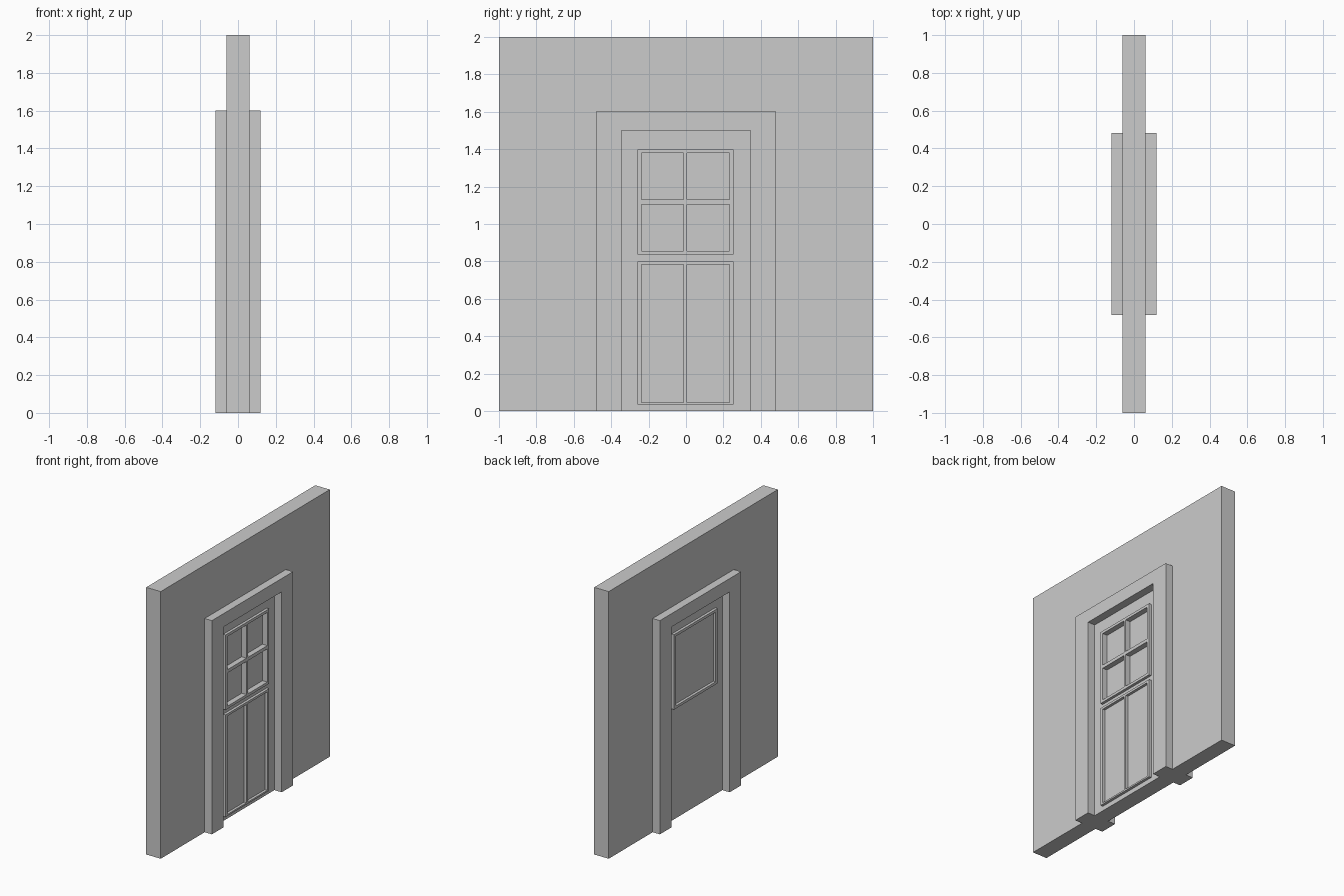
import bpy, bmesh

if "Cube" in bpy.data.objects:
    bpy.data.objects.remove(bpy.data.objects["Cube"])


def frame(name, ys, zs, x0, x1, first_hole_row=1):
    """Extruded lattice: odd columns are open in every second row."""
    bm = bmesh.new()
    grid = [[bm.verts.new((x0, y, z)) for z in zs] for y in ys]
    for i in range(len(ys) - 1):
        for j in range(len(zs) - 1):
            if i % 2 == 1 and j % 2 == first_hole_row:
                continue
            bm.faces.new((grid[i][j], grid[i + 1][j],
                          grid[i + 1][j + 1], grid[i][j + 1]))
    for v in [v for v in bm.verts if not v.link_faces]:
        bm.verts.remove(v)
    ext = bmesh.ops.extrude_face_region(bm, geom=bm.faces[:], use_keep_orig=True)
    verts = [g for g in ext["geom"] if isinstance(g, bmesh.types.BMVert)]
    bmesh.ops.translate(bm, vec=(x1 - x0, 0, 0), verts=verts)
    bmesh.ops.recalc_face_normals(bm, faces=bm.faces[:])
    me = bpy.data.meshes.new(name)
    bm.to_mesh(me)
    bm.free()
    ob = bpy.data.objects.new(name, me)
    bpy.context.collection.objects.link(ob)
    return ob


def box(name, lo, hi):
    bpy.ops.mesh.primitive_cube_add(
        size=1, location=[(a + b) / 2 for a, b in zip(lo, hi)])
    ob = bpy.context.object
    ob.name = name
    ob.scale = [b - a for a, b in zip(lo, hi)]
    bpy.ops.object.transform_apply(location=True, scale=True)
    return ob


WALL, CASING, TRIM, GLASS = 0.06, 0.12, 0.08, 0.04
OUT_L, IN_L, MID_L, MID_R, IN_R, OUT_R = -0.26, -0.237, -0.013, 0.006, 0.233, 0.255
columns = [OUT_L, IN_L, MID_L, MID_R, IN_R, OUT_R]

# Wall with a shallow pocket for the window glass
wall = box("wall", (-WALL, -1, 0), (WALL, 1, 2))
pocket = box("window_pocket_cutter", (GLASS, IN_L, 0.857), (0.1, IN_R, 1.378))
pocket.hide_render = True
cut = wall.modifiers.new("pocket", "BOOLEAN")
cut.operation, cut.object, cut.solver = "DIFFERENCE", pocket, "EXACT"
bpy.context.view_layer.objects.active = wall
bpy.ops.object.modifier_apply(modifier=cut.name)
bpy.data.objects.remove(pocket)

# Door casing, mirrored to both wall faces
casing = frame("door_casing", [-0.48, -0.345, 0.345, 0.48], [0, 1.5, 1.6],
               WALL, CASING, first_hole_row=0)
casing.modifiers.new("both_sides", "MIRROR").use_axis[0] = True

# Window trim and muntins on the panelled side
frame("window_trim", columns, [0.837, 0.857, 1.105, 1.13, 1.378, 1.398], WALL, TRIM)
frame("window_muntin_upright", [MID_L, MID_R], [0.857, 1.378], GLASS, WALL)
for side, (a, b) in {"left": (IN_L, MID_L), "right": (MID_R, IN_R)}.items():
    frame("window_muntin_" + side, [a, b], [1.105, 1.13], GLASS, WALL)

# Lower panel trim
frame("lower_panel_trim", columns, [0.035, 0.047, 0.783, 0.80], WALL, TRIM)

# Plain window trim on the other side
frame("back_window_trim", [OUT_L, IN_L, IN_R, OUT_R],
      [0.837, 0.857, 1.378, 1.398], -TRIM, -WALL)
